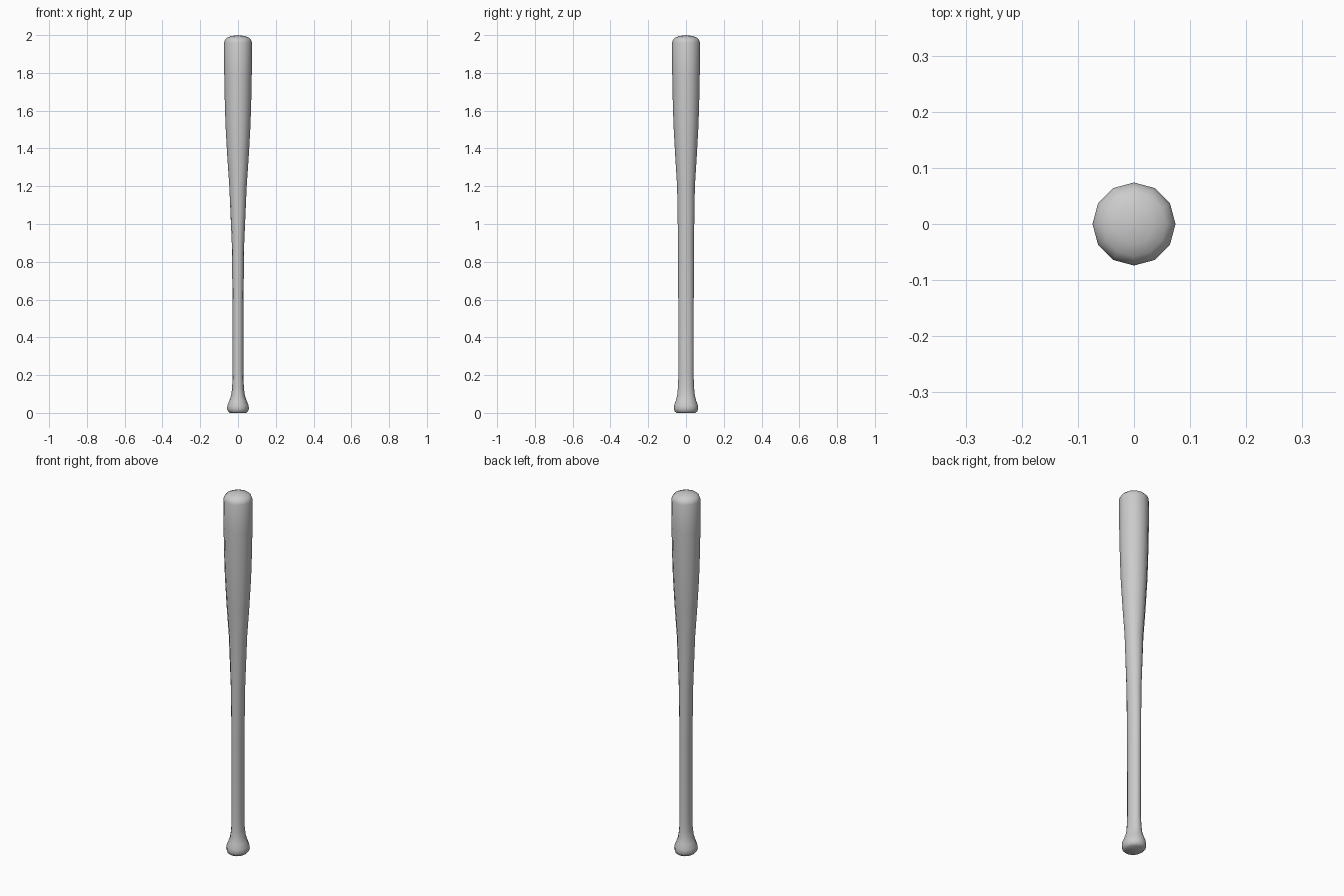
import bpy, bmesh, math

if "Cube" in bpy.data.objects:
    bpy.data.objects.remove(bpy.data.objects["Cube"])

SIDES = 12
# Bat rings from knob to tip: height, half width (x), half depth (y)
RINGS = [
    (0.00, 0.044, 0.050), (0.008, 0.053, 0.060), (0.022, 0.058, 0.064),
    (0.04, 0.056, 0.063), (0.065, 0.046, 0.054), (0.09, 0.037, 0.047),
    (0.13, 0.031, 0.043), (0.20, 0.029, 0.040), (0.60, 0.029, 0.041),
    (0.90, 0.033, 0.042), (1.20, 0.046, 0.047), (1.36, 0.057, 0.057),
    (1.52, 0.066, 0.066), (1.65, 0.070, 0.070), (1.80, 0.073, 0.073),
    (1.96, 0.074, 0.074), (1.975, 0.069, 0.069), (1.986, 0.058, 0.058),
    (1.995, 0.036, 0.036),
]

bm = bmesh.new()
rings = []
for z, rx, ry in RINGS:
    rings.append([bm.verts.new((rx * math.cos(a), ry * math.sin(a), z))
                  for a in (2 * math.pi * i / SIDES for i in range(SIDES))])

# Side walls
for low, high in zip(rings, rings[1:]):
    for i in range(SIDES):
        j = (i + 1) % SIDES
        bm.faces.new((low[i], low[j], high[j], high[i]))

# Flat knob base and domed tip
bm.faces.new(rings[0][::-1])
tip = bm.verts.new((0, 0, 2.0))
for i in range(SIDES):
    bm.faces.new((rings[-1][i], rings[-1][(i + 1) % SIDES], tip))

mesh = bpy.data.meshes.new("bat")
bm.to_mesh(mesh)
bm.free()
bat = bpy.data.objects.new("bat", mesh)
bpy.context.collection.objects.link(bat)
bpy.context.view_layer.objects.active = bat
bat.select_set(True)
bpy.ops.object.shade_smooth_by_angle(angle=math.radians(55))
